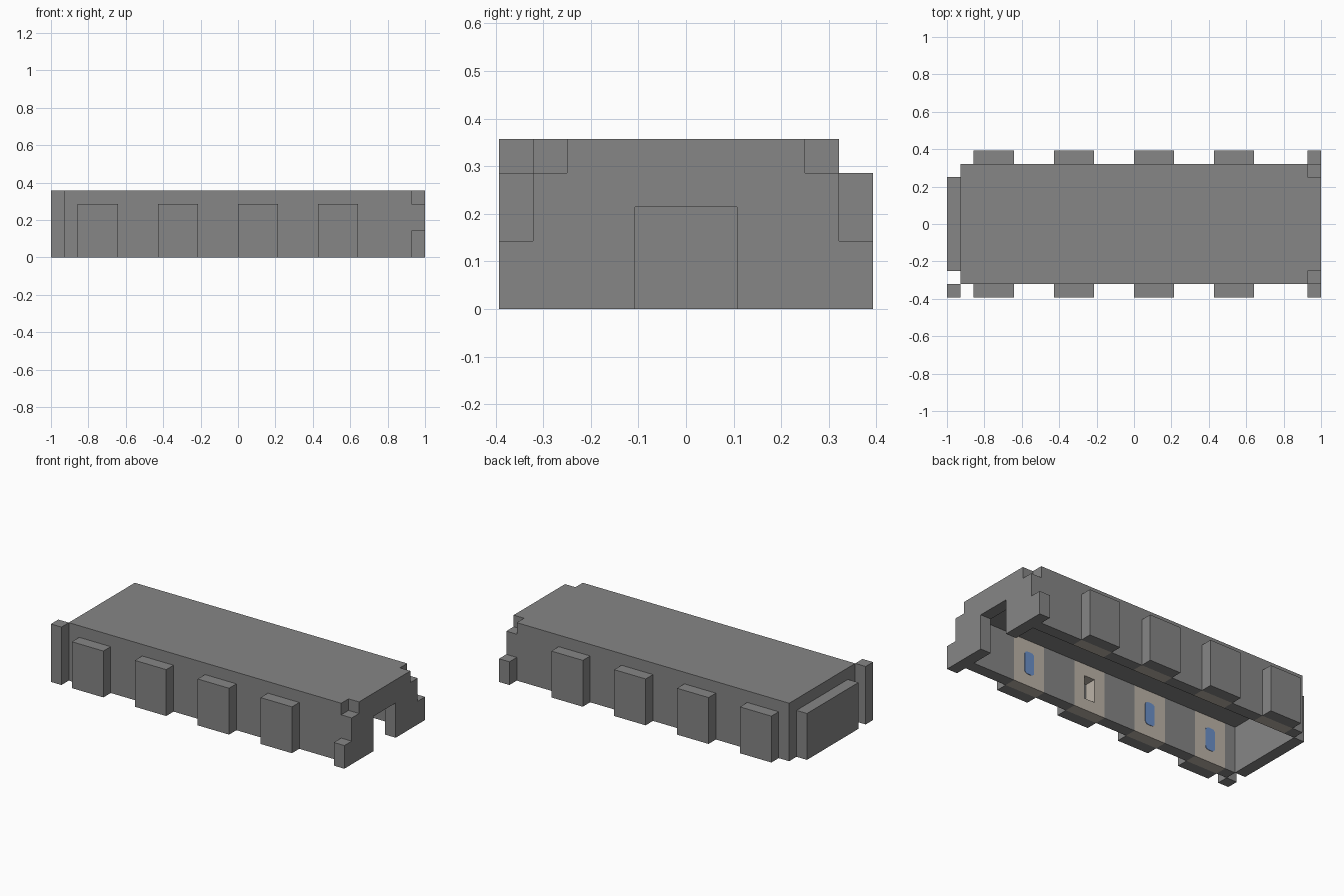
import bpy, bmesh
from itertools import product
from mathutils import Vector

old = bpy.data.objects.get("Cube")
if old:
    bpy.data.objects.remove(old, do_unlink=True)

# The building sits on a grid of 28 x 11 x 5 blocks
U = 1 / 14
ORIGIN = Vector((14, 5.5, 0))


def material(name, rgb):
    m = bpy.data.materials.new(name)
    m.use_nodes = True
    m.diffuse_color = (*rgb, 1)
    m.node_tree.nodes["Principled BSDF"].inputs["Base Color"].default_value = (*rgb, 1)
    return m


grey = material("stone grey", (0.24, 0.24, 0.24))
beige = material("plaster beige", (0.50, 0.45, 0.39))
blue = material("window blue", (0.15, 0.28, 0.58))


def finish(name, bm, mat):
    mesh = bpy.data.meshes.new(name)
    bm.to_mesh(mesh)
    bm.free()
    mesh.materials.append(mat)
    ob = bpy.data.objects.new(name, mesh)
    bpy.context.collection.objects.link(ob)
    return ob


def cells(x, y, z):
    return set(product(range(*x), range(*y), range(*z)))


def block_mesh(name, filled, mat):
    """Outer skin of a set of grid blocks, with flat areas merged."""
    bm = bmesh.new()
    for cell in filled:
        for axis, side in product(range(3), (0, 1)):
            step = list(cell)
            step[axis] += 2 * side - 1
            if tuple(step) in filled:
                continue
            b, c = (axis + 1) % 3, (axis + 2) % 3
            corners = []
            for p, q in ((0, 0), (1, 0), (1, 1), (0, 1)):
                v = Vector(cell)
                v[axis] += side
                v[b] += p
                v[c] += q
                corners.append(bm.verts.new((v - ORIGIN) * U))
            bm.faces.new(corners if side else corners[::-1])
    bmesh.ops.remove_doubles(bm, verts=bm.verts, dist=0.001)
    bmesh.ops.dissolve_limit(bm, angle_limit=0.02, verts=bm.verts, edges=bm.edges)
    return finish(name, bm, mat)


def glass_plate(name, x, y):
    """Thin upright window with rounded corners."""
    bm = bmesh.new()
    bmesh.ops.create_cube(bm, size=1)
    bmesh.ops.scale(bm, vec=(0.066, 0.006, 0.14), verts=bm.verts)
    edges = [e for e in bm.edges
             if abs(e.verts[0].co.y - e.verts[1].co.y) > 0.001]
    bmesh.ops.bevel(bm, geom=edges, offset=0.02, segments=3, profile=0.5, affect='EDGES')
    bmesh.ops.translate(bm, vec=(x, y, 2 * U), verts=bm.verts)
    return finish(name, bm, blue)


BAYS = (2, 8, 14, 20)
SIDES = {"front": (1, 0, 2), "back": (9, 10, 9)}  # wall row, outer row, inner plane

# Main shell: roof with two notched corners, side walls, doorway wall
shell = cells((1, 28), (1, 10), (0, 5)) - cells((1, 27), (2, 9), (0, 4))
shell -= cells((27, 28), (4, 7), (0, 3))
for row in (1, 9):
    shell -= cells((27, 28), (row, row + 1), (4, 5))
    for bay in BAYS:
        shell -= cells((bay, bay + 3), (row, row + 1), (0, 4))
# End wall opposite the doorway
shell |= cells((0, 1), (2, 9), (0, 4))
block_mesh("building_shell", shell, grey)

# Corner post and low blocks beside the doorway
block_mesh("corner_post", cells((0, 1), (0, 1), (0, 5)), grey)

for side, (row, outer, inner) in SIDES.items():
    block_mesh(side + "_low_block", cells((27, 28), (outer, outer + 1), (0, 2)), grey)
    for n, bay in enumerate(BAYS):
        # Outside buttress, with a plaster wall section behind it
        block_mesh(f"{side}_buttress_{n}",
                   cells((bay, bay + 3), (outer, outer + 1), (0, 4)), grey)
        panel = cells((bay, bay + 3), (row, row + 1), (0, 4))
        if side == "front" and bay == 14:
            # One window is an open niche
            panel -= cells((bay + 1, bay + 2), (row, row + 1), (1, 3))
        else:
            glass_plate(f"{side}_window_{n}", (bay + 1.5 - ORIGIN.x) * U,
                        (inner - ORIGIN.y) * U)
        block_mesh(f"{side}_wall_panel_{n}", panel, beige)
